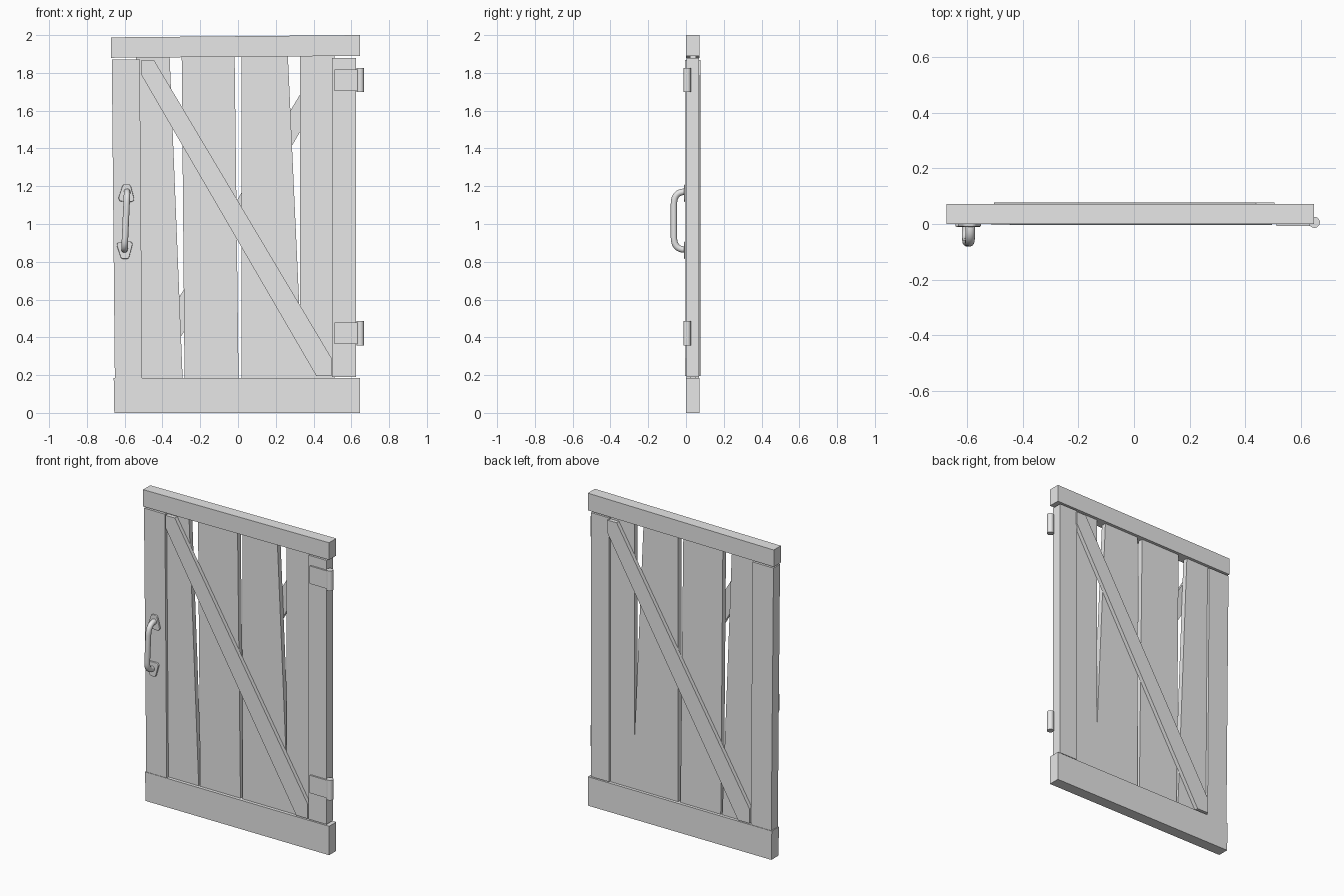
import bpy, bmesh, math
from mathutils import Vector

cube = bpy.data.objects.get("Cube")
if cube:
    bpy.data.objects.remove(cube, do_unlink=True)

grey = bpy.data.materials.new("plain_grey")
grey.use_nodes = True
colour = (0.8, 0.8, 0.8, 1)
grey.diffuse_color = colour
grey.node_tree.nodes["Principled BSDF"].inputs["Base Color"].default_value = colour


def finish(name, bm, smooth=False):
    bmesh.ops.recalc_face_normals(bm, faces=bm.faces)
    mesh = bpy.data.meshes.new(name)
    bm.to_mesh(mesh)
    bm.free()
    mesh.materials.append(grey)
    ob = bpy.data.objects.new(name, mesh)
    bpy.context.collection.objects.link(ob)
    if smooth:
        bpy.ops.object.select_all(action='DESELECT')
        ob.select_set(True)
        bpy.context.view_layer.objects.active = ob
        bpy.ops.object.shade_smooth_by_angle(angle=math.radians(40))
    return ob


def board(name, outline, y0, y1):
    """Flat board: an x-z outline extruded from y0 to y1."""
    bm = bmesh.new()
    face = bm.faces.new([bm.verts.new((x, y0, z)) for x, z in outline])
    ext = bmesh.ops.extrude_face_region(bm, geom=[face])
    moved = [g for g in ext["geom"] if isinstance(g, bmesh.types.BMVert)]
    bmesh.ops.translate(bm, verts=moved, vec=(0, y1 - y0, 0))
    return finish(name, bm)


def upright(name, bottom, top, z0, z1, y0, y1):
    """Vertical board with its own left and right x at bottom and top."""
    return board(name, [(bottom[0], z0), (bottom[1], z0), (top[1], z1), (top[0], z1)], y0, y1)


# Rails across the top and bottom
board("top_rail", [(-0.672, 1.88), (0.645, 1.89), (0.645, 2.0), (-0.672, 1.988)], 0, 0.072)
upright("bottom_rail", (-0.655, 0.645), (-0.658, 0.645), 0, 0.185, 0, 0.072)

# Outer stiles
upright("handle_stile", (-0.652, -0.507), (-0.668, -0.52), 0.185, 1.87, 0.003, 0.069)
upright("hinge_stile", (0.497, 0.625), (0.497, 0.625), 0.19, 1.88, 0.003, 0.069)

# Recessed planks with uneven gaps
planks = [((-0.53, -0.293), (-0.54, -0.362)), ((-0.283, 0.003), (-0.298, -0.018)),
          ((0.018, 0.342), (0.018, 0.264)), ((0.328, 0.51), (0.328, 0.51))]
for i, (low, high) in enumerate(planks):
    upright(f"plank_{i + 1}", low, high, 0.18, 1.89, 0.021, 0.053)

# Diagonal braces, crossing front and back
brace = [(-0.512, 1.868), (-0.445, 1.868), (0.495, 0.29),
         (0.495, 0.195), (0.415, 0.195), (-0.512, 1.79)]
board("front_brace", brace, -0.004, 0.021)
board("back_brace", [(-x - 0.008, z) for x, z in brace], 0.053, 0.078)

# Hinges: thin plate and round barrel
for label, z in (("upper", 1.762), ("lower", 0.422)):
    upright(label + "_hinge_plate", (0.512, 0.64), (0.512, 0.64), z - 0.057, z + 0.057, -0.007, 0.004)
    bm = bmesh.new()
    bmesh.ops.create_cone(bm, cap_ends=True, segments=20, radius1=0.02, radius2=0.02, depth=0.128)
    bmesh.ops.translate(bm, verts=bm.verts, vec=(0.647, 0.006, z))
    finish(label + "_hinge_barrel", bm, True)


# Rounded, tapered handle plates
def handle_plate(name, cx, cz, flip):
    points = []
    for x, z, r, a0 in ((0.022, -0.025, 0.02, -90), (0.008, 0.032, 0.016, 15),
                        (-0.008, 0.032, 0.016, 90), (-0.022, -0.025, 0.02, 165)):
        for k in range(5):
            a = math.radians(a0 + k * 18.75)
            points.append((cx + x + r * math.cos(a), cz + flip * (z + r * math.sin(a))))
    ob = board(name, points, -0.01, 0.004)
    bevel = ob.modifiers.new("soft_edge", 'BEVEL')
    bevel.width = 0.004
    bevel.segments = 2
    bevel.limit_method = 'ANGLE'


handle_plate("upper_handle_plate", -0.59, 1.162, 1)
handle_plate("lower_handle_plate", -0.599, 0.863, -1)


# Handle grip: round bar swept along a bent path
def bezier(a, b, c, n=7):
    return [a * (1 - t) ** 2 + b * 2 * t * (1 - t) + c * t * t for t in [i / n for i in range(n + 1)]]


def grip_point(y, z):
    return Vector((-0.594 + 0.045 * (z - 1.017), y, z))


path = [grip_point(0, 1.17)]
path += bezier(grip_point(-0.015, 1.17), grip_point(-0.064, 1.165), grip_point(-0.064, 1.105))
path += bezier(grip_point(-0.064, 0.93), grip_point(-0.064, 0.87), grip_point(-0.015, 0.865))
path.append(grip_point(0, 0.865))
bm = bmesh.new()
rings = []
side = Vector((1, 0, 0))
for i, p in enumerate(path):
    along = (path[min(i + 1, len(path) - 1)] - path[max(i - 1, 0)]).normalized()
    out = along.cross(side).normalized()
    rings.append([bm.verts.new(p + 0.017 * (side * math.cos(a) + out * math.sin(a)))
                  for a in [k * math.tau / 16 for k in range(16)]])
for r0, r1 in zip(rings, rings[1:]):
    for k in range(16):
        bm.faces.new((r0[k], r0[k - 1], r1[k - 1], r1[k]))
bm.faces.new(rings[0])
bm.faces.new(rings[-1])
finish("handle_grip", bm, True)
